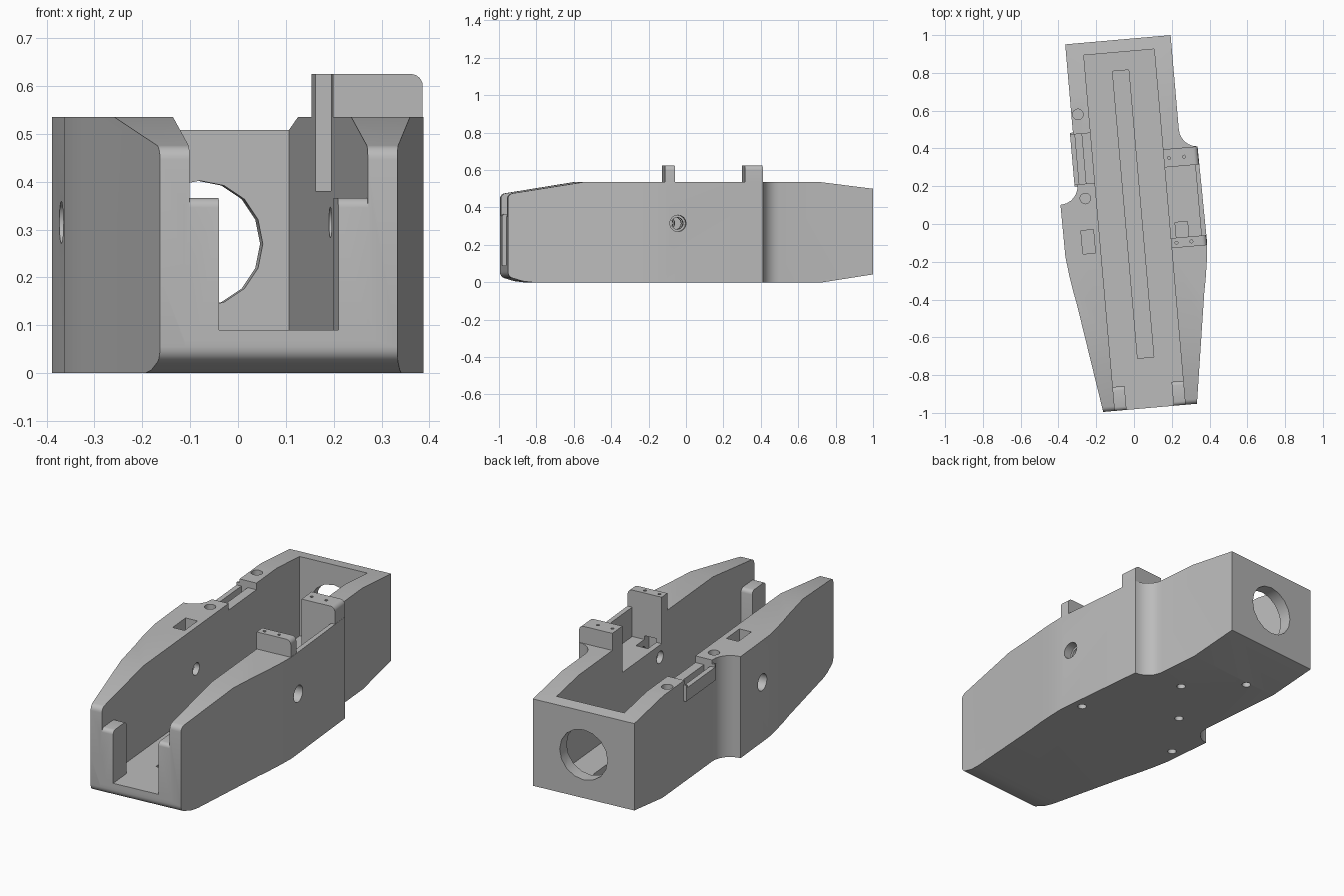
import bpy
from math import radians, sin, cos, pi
from mathutils import Matrix

cube = bpy.data.objects.get("Cube")
if cube:
    bpy.data.objects.remove(cube, do_unlink=True)

grey = bpy.data.materials.new("plain grey")
grey.use_nodes = True
colour = (0.5, 0.5, 0.5, 1)
grey.diffuse_color = colour
grey.node_tree.nodes["Principled BSDF"].inputs["Base Color"].default_value = colour


def prism(name, points, low, high, axis="z"):
    """Extrude a 2D profile: z takes (x, y), x takes (y, z), y takes (x, z)."""
    place = {"z": lambda a, b, c: (a, b, c),
             "x": lambda a, b, c: (c, a, b),
             "y": lambda a, b, c: (a, c, b)}[axis]
    n = len(points)
    verts = [place(a, b, c) for c in (low, high) for a, b in points]
    faces = [tuple(range(n))[::-1], tuple(range(n, 2 * n))]
    faces += [(i, (i + 1) % n, n + (i + 1) % n, n + i) for i in range(n)]
    mesh = bpy.data.meshes.new(name)
    mesh.from_pydata(verts, [], faces)
    obj = bpy.data.objects.new(name, mesh)
    bpy.context.collection.objects.link(obj)
    bpy.ops.object.select_all(action="DESELECT")
    obj.select_set(True)
    bpy.context.view_layer.objects.active = obj
    bpy.ops.object.mode_set(mode="EDIT")
    bpy.ops.mesh.select_all(action="SELECT")
    bpy.ops.mesh.normals_make_consistent(inside=False)
    bpy.ops.object.mode_set(mode="OBJECT")
    return obj


def arc(a, b, r, start, end, n=6):
    angles = [radians(start + (end - start) * i / n) for i in range(n + 1)]
    return [(a + r * cos(t), b + r * sin(t)) for t in angles]


def box(name, x0, x1, y0, y1, z0, z1):
    return prism(name, [(x0, y0), (x1, y0), (x1, y1), (x0, y1)], z0, z1)


def rod(name, a, b, r, low, high, axis="z", n=16):
    return prism(name, arc(a, b, r, 0, 360 - 360 / n, n - 1), low, high, axis)


def combine(target, tool, operation="DIFFERENCE"):
    mod = target.modifiers.new("cut", "BOOLEAN")
    mod.operation, mod.object, mod.solver = operation, tool, "EXACT"
    bpy.context.view_layer.objects.active = target
    bpy.ops.object.modifier_apply(modifier=mod.name)
    bpy.data.objects.remove(tool, do_unlink=True)


TOP, FLOOR, WIDE, NARROW, INNER = 0.535, 0.09, 0.377, 0.28, 0.187
FRONT, BACK = -0.977, 0.979

# Plan outline: tapered nose, widest middle, stepped narrow tail
flank = [(0.249, FRONT), (0.338, -0.4), (0.353, -0.32), (0.366, -0.235), (WIDE, -0.14)]
step = WIDE - NARROW
right_side = flank + [(0.371, 0.38)] + arc(WIDE, 0.38 + step, step, 265, 180) + [(NARROW, BACK)]
left_side = flank + [(0.379, 0.135)] + arc(WIDE, 0.135 + step, step, 265, 180) + [(NARROW, BACK)]
body = prism("body", right_side + [(-x, y) for x, y in reversed(left_side)], -0.01, 0.6)

# Side profile: sloped ends, rounded nose
side = [(0.71, 0), (-0.85, 0), (-0.9, 0.006), (-0.945, 0.02)]
side += arc(FRONT + 0.035, 0.055, 0.035, 250, 180, 4)
side += arc(FRONT + 0.03, 0.446, 0.03, 180, 98, 5)
side += [(-0.58, TOP), (0.7, TOP), (BACK, 0.5), (BACK, 0.042)]
combine(body, prism("side_profile", side, -1, 1, "x"), "INTERSECT")

# Open channel with a shallow groove in its floor
combine(body, box("channel", -INNER, INNER, -1.2, 0.913, FLOOR, 1))
combine(body, box("groove", -0.043, 0.043, -0.71, 0.815, 0.05, 0.2))

# Nose posts with rounded tops
for s in (-1, 1):
    x0, x1 = sorted((s * 0.125, s * (INNER + 0.01)))
    post = [(-0.85, 0.07), (FRONT, 0.07)] + arc(FRONT + 0.02, 0.346, 0.02, 180, 90, 4)
    post += arc(-0.87, 0.346, 0.02, 90, 0, 4)
    combine(body, prism("nose_post", post, x0, x1, "x"), "UNION")

# Hinge pocket and two raised lugs on the left wall
combine(body, box("hinge_pocket", 0.15, 0.35, -0.092, 0.284, 0.38, 1))
for y0, y1 in ((-0.145, -0.092), (0.284, 0.38)):
    outer = 0.375 if y0 < 0 else 0.3705
    lug = [(INNER, 0.45), (outer, 0.45)] + arc(outer - 0.025, 0.6, 0.025, 0, 90)
    lug += [(INNER, 0.625)]
    combine(body, prism("lug", lug, y0, y1, "y"), "UNION")
    for x in (0.215, 0.295):
        combine(body, rod("lug_hole", x, (y0 + y1) / 2, 0.008, 0.57, 0.7, n=10))

# Latch seat on the right wall
combine(body, box("latch_ledge", -0.296, -0.27, 0.225, 0.51, 0.43, 0.515), "UNION")
combine(body, box("latch_gap", -0.4, -0.15, 0.235, 0.5, 0.5, 1))
combine(body, box("latch_groove", -0.27, -0.235, 0.235, 0.5, 0.455, 1))
for y in (0.157, 0.604):
    combine(body, rod("latch_hole", -0.245, y, 0.028, 0.4, 1))

# Nut pits and cross bores through both walls
for s in (-1, 1):
    x0, x1 = sorted((s * 0.217, s * 0.283))
    combine(body, box("nut_pit", x0, x1, -0.135, -0.011, 0.25, 1 if s < 0 else 0.4))
    x0, x1 = sorted((s * 0.1, s * 0.5))
    combine(body, rod("bore", -0.076, 0.315, 0.032, x0, x1, "x"))
    x0, x1 = sorted((s * 0.33, s * 0.5))
    combine(body, rod("counterbore", -0.076, 0.315, 0.044, x0, x1, "x"))

# Round port in the tail and blind screw holes underneath
combine(body, rod("tail_port", 0, 0.27, 0.132, 0.85, 1.1, "y"))
for x, y in ((0.32, -0.05), (-0.32, -0.05), (0.11, 0.446), (-0.11, 0.69), (-0.11, 0.21)):
    combine(body, rod("screw_hole", x, y, 0.022, -0.1, 0.06))

# Final yaw, material and shading
body.data.transform(Matrix.Rotation(radians(5), 4, "Z"))
body.data.materials.clear()
body.data.materials.append(grey)
bpy.ops.object.select_all(action="DESELECT")
body.select_set(True)
bpy.context.view_layer.objects.active = body
bpy.ops.object.shade_smooth_by_angle(angle=radians(28))
